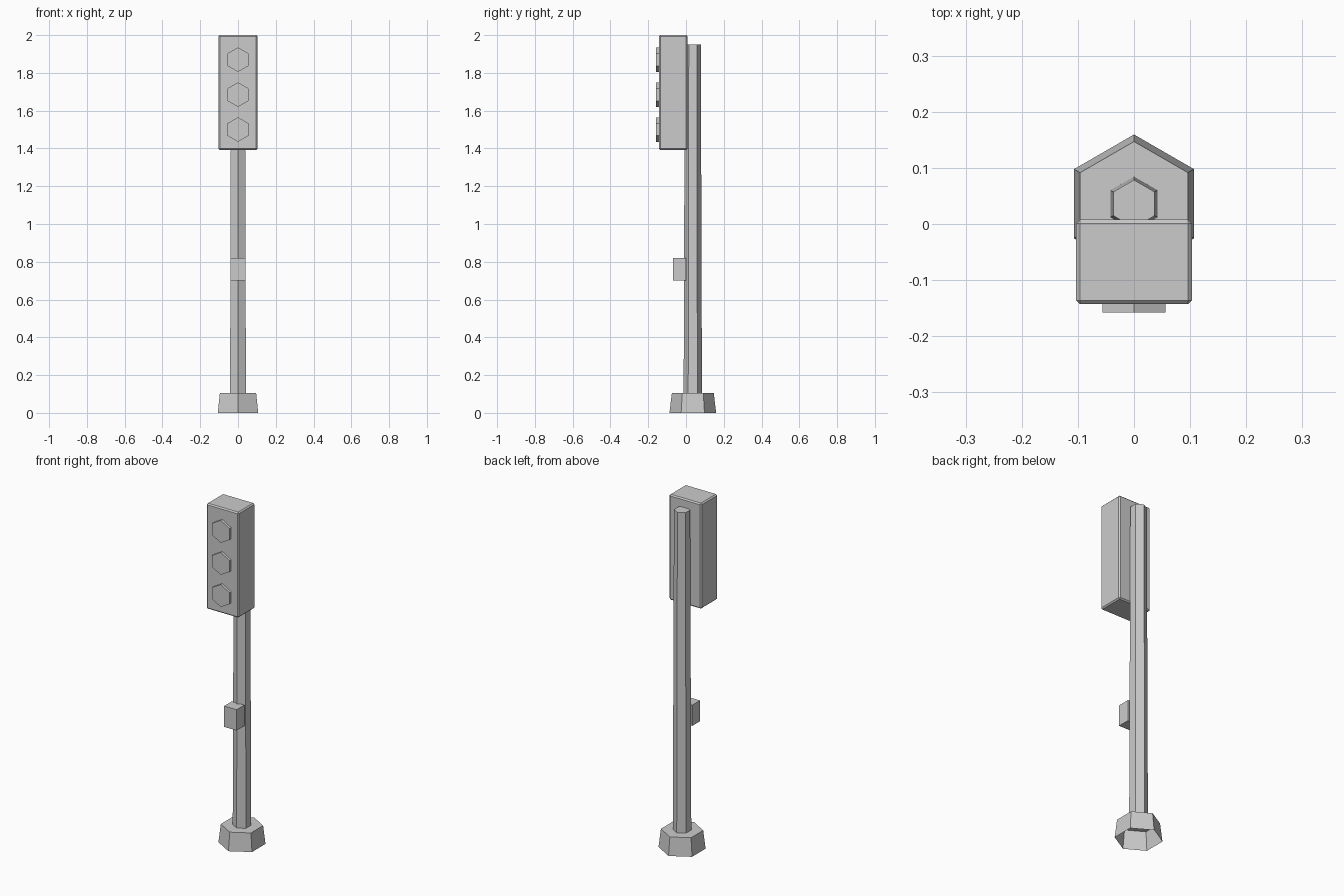
import bpy, bmesh
from math import sin, cos, pi
from mathutils import Matrix, Vector

if "Cube" in bpy.data.objects:
    bpy.data.objects.remove(bpy.data.objects["Cube"])

POLE_Y = 0.036


def finish(name, bm):
    bmesh.ops.recalc_face_normals(bm, faces=bm.faces)
    mesh = bpy.data.meshes.new(name)
    bm.to_mesh(mesh)
    bm.free()
    obj = bpy.data.objects.new(name, mesh)
    bpy.context.collection.objects.link(obj)
    return obj


def hex_loft(name, rings, centre, rot=Matrix.Identity(3)):
    """Six-sided loft through (radius, height) rings, open below, capped on top."""
    bm = bmesh.new()
    loops = []
    for r, h in rings:
        pts = [Vector((r * sin(i * pi / 3), r * cos(i * pi / 3), h)) for i in range(6)]
        loops.append([bm.verts.new(rot @ p + Vector(centre)) for p in pts])
    for a, b in zip(loops, loops[1:]):
        for i in range(6):
            j = (i + 1) % 6
            bm.faces.new((a[i], a[j], b[j], b[i]))
    bm.faces.new(loops[-1])
    return finish(name, bm)


def box(name, lo, hi, bevel=0):
    bm = bmesh.new()
    lo, hi = Vector(lo), Vector(hi)
    bmesh.ops.create_cube(bm, size=1, matrix=Matrix.Translation((lo + hi) / 2)
                          @ Matrix.Diagonal((*(hi - lo), 1)))
    if bevel:
        bmesh.ops.bevel(bm, geom=bm.edges[:], offset=bevel, segments=1,
                        profile=0.5, affect='EDGES')
    return finish(name, bm)


# Hollow footing and tapered pole
hex_loft("base", [(0.1235, 0), (0.111, 0.105)], (0, POLE_Y, 0))
hex_loft("pole", [(0.0485, 0.105), (0.0425, 1.95)], (0, POLE_Y, 0))

# Signal housing with chamfered edges
box("signal_housing", (-0.103, -0.143, 1.392), (0.103, 0.008, 2.0), 0.007)

# Three lamps facing forward
facing = Matrix.Rotation(pi / 2, 3, 'X')
for label, z in (("top", 1.87), ("middle", 1.685), ("bottom", 1.5)):
    hex_loft(f"lamp_{label}", [(0.065, 0), (0.065, 0.018)], (0, -0.14, z), facing)

# Push-button box
box("button_box", (-0.04, -0.07, 0.70), (0.04, 0.0, 0.82))
